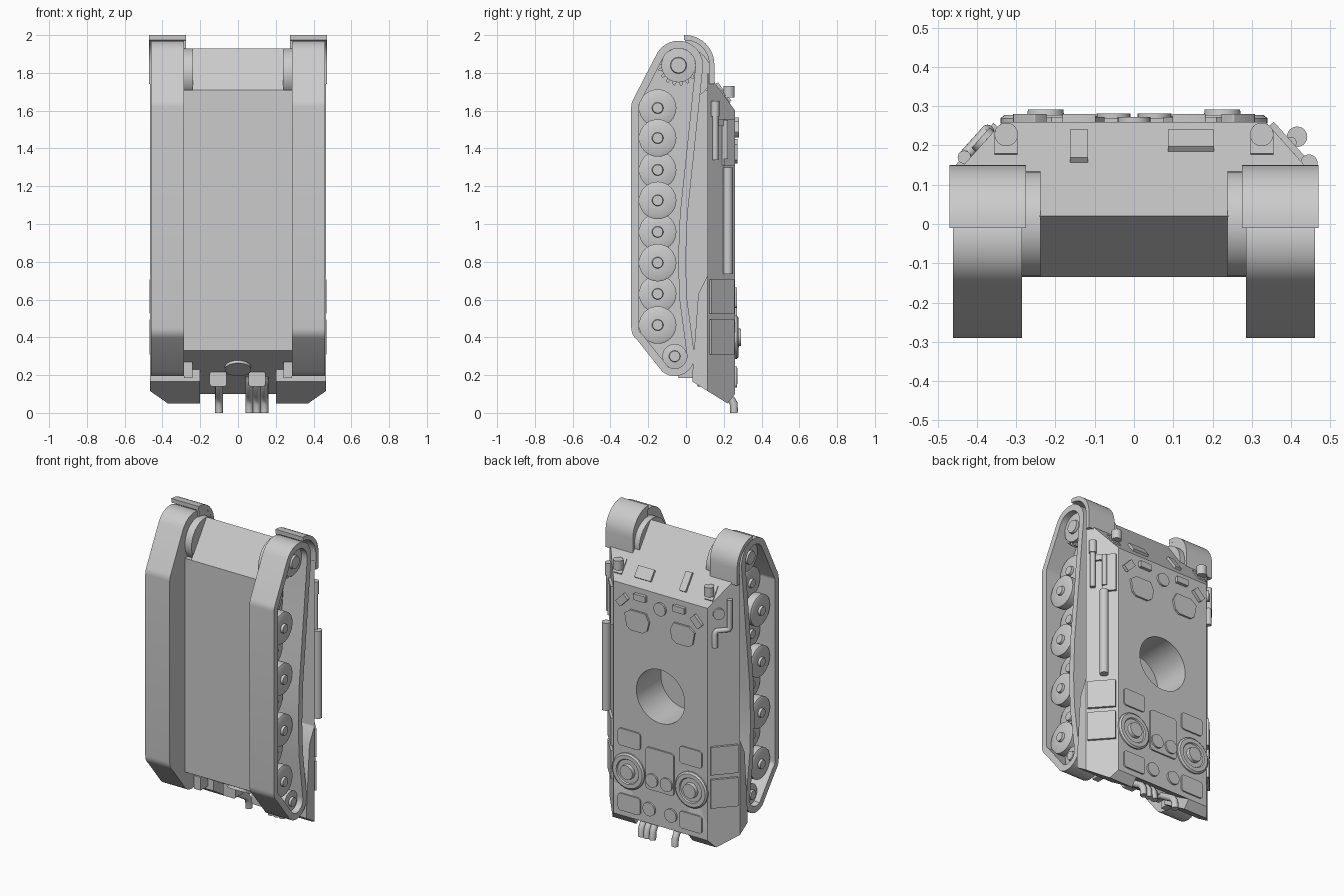
import bpy, bmesh, math
from mathutils import Vector

if "Cube" in bpy.data.objects:
    bpy.data.objects.remove(bpy.data.objects["Cube"])

grey = bpy.data.materials.new("plain_grey")
grey.diffuse_color = (0.6, 0.6, 0.6, 1)
grey.use_nodes = True
grey.node_tree.nodes["Principled BSDF"].inputs["Base Color"].default_value = grey.diffuse_color
AXES = {'x': lambda a, b, t: (t, a, b), 'y': lambda a, b, t: (a, t, b), 'z': lambda a, b, t: (a, b, t)}


def shade(ob, angle=32):
    bpy.ops.object.select_all(action='DESELECT')
    ob.select_set(True)
    bpy.context.view_layer.objects.active = ob
    bpy.ops.object.shade_smooth_by_angle(angle=math.radians(angle))


def finish(name, bm):
    bmesh.ops.recalc_face_normals(bm, faces=bm.faces)
    me = bpy.data.meshes.new(name)
    bm.to_mesh(me)
    bm.free()
    ob = bpy.data.objects.new(name, me)
    bpy.context.collection.objects.link(ob)
    me.materials.append(grey)
    shade(ob)
    return ob


def prism(name, pts, lo, hi, axis, cuts=()):
    """Extrude a 2D outline along an axis, then trim it by planes."""
    bm = bmesh.new()
    f = AXES[axis]
    a = [bm.verts.new(f(p[0], p[1], lo)) for p in pts]
    b = [bm.verts.new(f(p[0], p[1], hi)) for p in pts]
    bm.faces.new(a)
    bm.faces.new(b)
    for i in range(len(a)):
        j = (i + 1) % len(a)
        bm.faces.new((a[i], a[j], b[j], b[i]))
    for co, no in cuts:
        r = bmesh.ops.bisect_plane(bm, geom=bm.verts[:] + bm.edges[:] + bm.faces[:],
                                   plane_co=co, plane_no=no, clear_outer=True)
        bmesh.ops.holes_fill(bm, edges=[e for e in r['geom_cut'] if isinstance(e, bmesh.types.BMEdge)])
    return finish(name, bm)


def lathe(name, prof, base, axis, n=32):
    """Spin (radius, distance) points round an axis starting at base."""
    axis = Vector(axis).normalized()
    u = axis.orthogonal().normalized()
    v = axis.cross(u)
    bm = bmesh.new()
    rings = [[bm.verts.new(Vector(base) + axis * d + (u * math.cos(t) + v * math.sin(t)) * r)
              for t in (2 * math.pi * k / n for k in range(n))] for r, d in prof]
    for p, q in zip(rings, rings[1:]):
        for i in range(n):
            j = (i + 1) % n
            bm.faces.new((p[i], p[j], q[j], q[i]))
    bm.faces.new(rings[0])
    bm.faces.new(rings[-1])
    return finish(name, bm)


def rod(name, p0, p1, r, n=20):
    d = Vector(p1) - Vector(p0)
    return lathe(name, [(r, 0), (r, d.length)], p0, d, n)


def bent_pipe(name, pts, r):
    cu = bpy.data.curves.new(name, 'CURVE')
    cu.dimensions = '3D'
    cu.bevel_depth, cu.bevel_resolution, cu.use_fill_caps = r, 4, True
    sp = cu.splines.new('POLY')
    sp.points.add(len(pts) - 1)
    for p, co in zip(sp.points, pts):
        p.co = (*co, 1)
    ob = bpy.data.objects.new(name, cu)
    bpy.context.collection.objects.link(ob)
    bpy.ops.object.select_all(action='DESELECT')
    ob.select_set(True)
    bpy.context.view_layer.objects.active = ob
    bpy.ops.object.convert(target='MESH')
    ob.data.materials.clear()
    ob.data.materials.append(grey)
    shade(ob, 50)


def arc(cy, cz, r, a0, a1, n):
    return [(cy + r * math.cos(math.radians(a0 + (a1 - a0) * i / n)),
             cz + r * math.sin(math.radians(a0 + (a1 - a0) * i / n))) for i in range(n + 1)]


def inset(pts, d):
    """Move a clockwise outline inward by d."""
    out = []
    for i, p in enumerate(pts):
        t = (Vector(pts[(i + 1) % len(pts)]) - Vector(pts[i - 1])).normalized()
        out.append((p[0] + t.y * d, p[1] - t.x * d))
    return out


def rounded(cx, cz, w, h, r=0.02, turn=0):
    pts = []
    for sx, sz, a in ((1, 1, 0), (-1, 1, 90), (-1, -1, 180), (1, -1, 270)):
        pts += arc(sx * (w / 2 - r), sz * (h / 2 - r), r, a, a + 90, 4)
    c, s = math.cos(turn), math.sin(turn)
    return [(cx + x * c - z * s, cz + x * s + z * c) for x, z in pts]


def slope_x(y, k=0):
    """Half width of the sloped hull side at y, pushed out by k."""
    return .335 + (.26 - y) * .897 + 1.343 * k


# Hull: lower tub, nose and sloped upper body with the turret opening
front = ((0, 0.26, 1.6), (0, 0.809, 0.588))
rear = ((0, 0.26, 0.1), (0, -0.503, -0.864))
tub = prism("lower_hull", [(-.135, .33), (-.135, 1.71), (.115, 1.71), (.115, .185)], -.286, .286, 'x')
prism("nose", [(-.135, 1.71), (.02, 1.93), (.115, 1.7994), (.115, 1.71)], -.24, .24, 'x')
SIDE = [(-.465, .115), (.465, .115), (.335, .26), (-.335, .26)]
upper = prism("upper_hull", SIDE, 0, 2, 'z', (front, rear))
cutter = rod("turret_ring_cutter", (0, .01, .94), (0, .4, .94), .173, 48)
for ob in (upper, tub):
    m = ob.modifiers.new("opening", 'BOOLEAN')
    m.operation, m.object, m.solver = 'DIFFERENCE', cutter, 'EXACT'
    bpy.context.view_layer.objects.active = ob
    bpy.ops.object.modifier_apply(modifier=m.name)
    shade(ob)
bpy.data.objects.remove(cutter)

# Track outline in (y, z), clockwise
track = (arc(-.21, .45, .08, 232, 180, 5) + arc(-.21, 1.62, .08, 180, 150, 4)
         + arc(-.04, 1.84, .13, 150, -6, 16) + [(.045, 1.4), (.008, 1.05), (-.002, .8), (.006, .6)]
         + arc(-.06, .30, .105, 8, -128, 12))
inner = inset(track, .04)

for s, side in ((1, "right"), (-1, "left")):
    # Running gear: a track band closed by an inner wall
    bm = bmesh.new()
    rings = [[bm.verts.new((s * x, y, z)) for y, z in pts]
             for x, pts in ((.285, track), (.46, track), (.46, inner), (.305, inner))]
    for p, q in zip(rings, rings[1:]):
        for i in range(len(track)):
            j = (i + 1) % len(track)
            bm.faces.new((p[i], p[j], q[j], q[i]))
    bm.faces.new(rings[0])
    bm.faces.new(rings[-1])
    finish(side + "_track", bm)
    for k in range(4):
        for kind, z, x in (("outer", .465 + .33 * k, .375), ("inner", .63 + .328 * k, .305)):
            lathe(f"{side}_{kind}_wheel_{k + 1}",
                  [(.099, 0), (.099, .05), (.09, .055), (.03, .055), (.027, .07)],
                  (s * x, -.15, z), (s, 0, 0))
    lathe(side + "_idler", [(.065, 0), (.065, .12), (.03, .125), (.028, .14)], (s * .3, -.06, .30), (s, 0, 0))
    teeth = [(-.04 + r * math.cos(t), 1.84 + r * math.sin(t)) for r, t in
             (((.108, .108, .088, .088)[i % 4], i * math.pi / 34) for i in range(68))]
    prism(side + "_sprocket", teeth, s * .34, s * .40, 'x')
    lathe(side + "_sprocket_hub", [(.09, 0), (.09, .12), (.043, .125), (.04, .14)], (s * .30, -.04, 1.84), (s, 0, 0))
    rod(side + "_final_drive", (s * .238, 0, 1.795), (s * .30, 0, 1.795), .135, 32)

    # Mudguard and sponson tail
    guard = arc(-.005, 1.845, .155, 92, 0, 12) + [(.15, 1.74), (.122, 1.74)] + arc(-.005, 1.845, .128, 0, 92, 12)
    prism(side + "_mudguard", guard, s * .275, s * .47, 'x')
    prism(side + "_mudguard_wall", arc(-.005, 1.845, .15, 90, 0, 12) + [(.145, 1.75), (-.005, 1.75)],
          s * .276, s * .29, 'x')
    prism(side + "_sponson_tail", [(.035, .22), (.035, .165), (.22, .05), (.26, .10), (.26, .3), (.115, .73),
                                   (.065, .63)], s * .2, s * .465, 'x', [((s * .465, .115, 0), (s * .745, .668, 0))])
    prism(side + "_tail_bracket", [(-.04, .185), (.06, .185), (.06, .27), (-.04, .27)], s * .24, s * .285, 'x')

    # Panels lying on the sloped side
    def side_box(name, y0, y1, z0, z1, h):
        pts = [(s * (slope_x(y) + .745 * k), y + .668 * k)
               for y, k in ((y0, -.005), (y0, h), (y1, h), (y1, -.005))]
        prism(f"{side}_{name}", pts, z0, z1, 'z')
    side_box("lower_side_panel", .124, .247, .31, .495, .015)
    side_box("upper_side_panel", .124, .247, .525, .705, .015)

    # Headlight
    rod(side + "_headlight", (s * .325, .228, 1.67), (s * .325, .228, 1.73), .03)
    prism(side + "_headlight_base", [(.175, 1.71), (.23, 1.634), (.235, 1.645), (.18, 1.72)],
          s * .297, s * .355, 'x')

    # Deck fittings
    lathe(side + "_fan", [(.115, 0), (.115, .012), (.105, .02), (.08, .02), (.075, .012), (.048, .012),
                          (.045, .034)], (s * .225, .257, .40), (0, 1, 0), 40)
    prism(side + "_upper_grille", rounded(s * .22, .61, .16, .11), .255, .269, 'y')
    prism(side + "_lower_grille", rounded(s * .22, .19, .16, .11), .255, .269, 'y')
    hatch = [(.075, 1.40), (.10, 1.45), (.21, 1.45), (.25, 1.42), (.235, 1.34), (.21, 1.32), (.12, 1.32), (.09, 1.34)]
    prism(side + "_crew_hatch", [(s * x, z) for x, z in hatch], .255, .272, 'y')
    prism(side + "_front_periscope", rounded(s * .14, 1.545, .085, .04, .004), .25, .28, 'y')
    prism(side + "_side_periscope", rounded(s * .265, 1.50, .08, .045, .004, -s * .8), .25, .28, 'y')
    rod(side + "_filler_cap", (s * .052, .26, .39), (s * .052, .281, .39), .043, 24)
    rod(side + "_rear_cap", (s * .077, .255, .195), (s * .077, .272, .195), .043, 24)

prism("engine_hatch", rounded(0, .46, .2, .27), .255, .270, 'y')
rod("deck_vent", (0, .255, 1.506), (0, .272, 1.506), .042, 24)


# Plates on the front slope
def slope_box(name, x0, x1, y0, y1, h):
    pts = [(y + .809 * k, 1.6 + (.26 - y) * 1.375 + .588 * k) for y, k in ((y0, -.01), (y0, h), (y1, h), (y1, -.01))]
    prism(name, pts, x0, x1, 'x')


slope_box("driver_visor", .087, .203, .185, .228, .015)
slope_box("gunner_flap", -.163, -.117, .157, .228, .015)

# Tools on the sides
rod("cleaning_rod_tube", (.415, .222, .735), (.415, .222, 1.30), .026, 24)
rod("tool_bar_long", (slope_x(.155, .012), .155, 1.34), (slope_x(.155, .012), .155, 1.64), .016)
rod("tool_head", (slope_x(.155, .012), .155, 1.57), (slope_x(.155, .012), .155, 1.65), .022)
rod("tool_bar_short", (slope_x(.207, .012), .207, 1.345), (slope_x(.207, .012), .207, 1.55), .015)
for name, y0, y1, z0 in (("tool_rack", .19, .25, 1.31), ("tool_clamp", .14, .21, 1.52)):
    prism(name, [(slope_x(y0), y0), (slope_x(y1), y1), (slope_x(y1) + .012, y1 + .01),
                 (slope_x(y0) + .012, y0 + .01)], z0, 1.555, 'z')
bent_pipe("left_tow_bar", [(-slope_x(y, .012), y, z) for y, z in
                           ((.17, 1.65), (.17, 1.47), (.176, 1.455), (.23, 1.455), (.236, 1.44), (.236, 1.35))], .017)
lathe("left_side_cap", [(.035, 0), (.035, .014)], (-slope_x(.21), .21, 1.56), (-.745, .668, 0), 24)

# Rear plate fittings
rod("rear_access_cover", (0, .02, .25), (0, .008, .229), .07, 28)
for x, name in ((-.1, "left_exhaust"), (.06, "right_exhaust_a"), (.1, "right_exhaust_b"), (.14, "right_exhaust_c")):
    bent_pipe(name, [(x, .09, .19), (x, .10, .16), (x, .20, .10), (x, .235, .078), (x, .252, .05), (x, .255, 0)], .021)
for x, side in ((-.105, "left"), (.1, "right")):
    prism(side + "_exhaust_housing", rounded(x, .18, .09, .08, .015), .06, .14, 'y')
